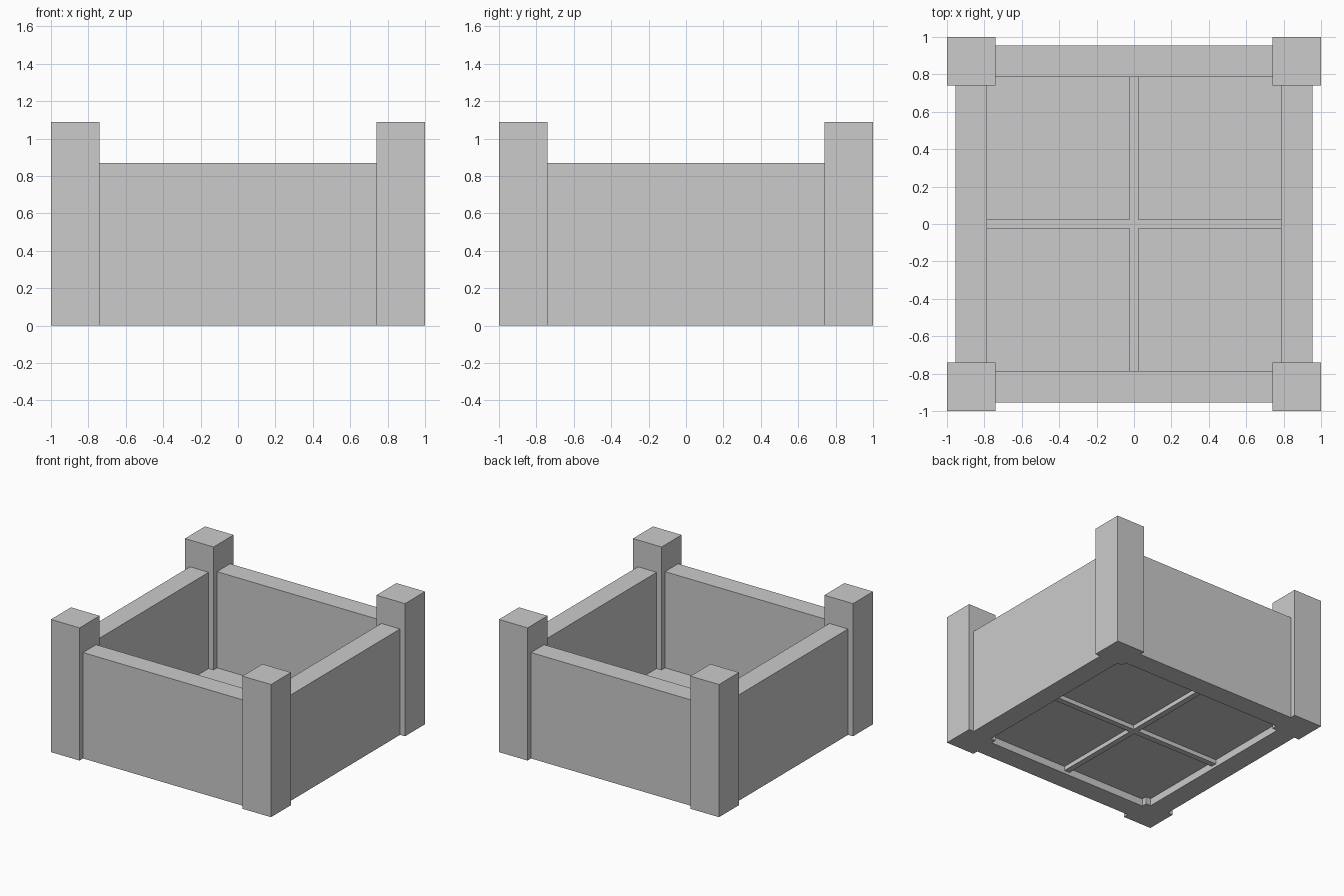
import bpy

if "Cube" in bpy.data.objects:
    bpy.data.objects.remove(bpy.data.objects["Cube"])


def box(name, x0, x1, y0, y1, z0, z1):
    """Axis-aligned box between two corners."""
    bpy.ops.mesh.primitive_cube_add(
        size=1, location=((x0 + x1) / 2, (y0 + y1) / 2, (z0 + z1) / 2))
    ob = bpy.context.object
    ob.name = name
    ob.scale = (x1 - x0, y1 - y0, z1 - z0)
    bpy.ops.object.transform_apply(location=False, rotation=False, scale=True)
    return ob


POST, POST_H = 0.74, 1.09
WALL_IN, WALL_OUT, WALL_H = 0.785, 0.955, 0.87
RIB = 0.024

# Corner posts
for sx, side in ((-1, "left"), (1, "right")):
    for sy, end in ((-1, "front"), (1, "back")):
        xs = sorted((sx * POST, sx))
        ys = sorted((sy * POST, sy))
        box(f"{end}_{side}_post", *xs, *ys, 0, POST_H)

# Side walls between the posts
for s, side, end in ((-1, "left", "front"), (1, "right", "back")):
    span = sorted((s * WALL_IN, s * WALL_OUT))
    box(f"{side}_wall", *span, -POST, POST, 0, WALL_H)
    box(f"{end}_wall", -POST, POST, *span, 0, WALL_H)

# Raised floor panel
box("floor_panel", -WALL_IN, WALL_IN, -WALL_IN, WALL_IN, 0.06, 0.08)

# Cross-shaped floor rib, standing proud of the panel on both faces
rib = box("floor_rib", -RIB, RIB, -WALL_IN, WALL_IN, 0.025, 0.095)
cross = box("rib_cutter", -WALL_IN, WALL_IN, -RIB, RIB, 0.025, 0.095)
cross.hide_render = True
cross.hide_set(True)
mod = rib.modifiers.new("cross", 'BOOLEAN')
mod.operation = 'UNION'
mod.solver = 'EXACT'
mod.object = cross
